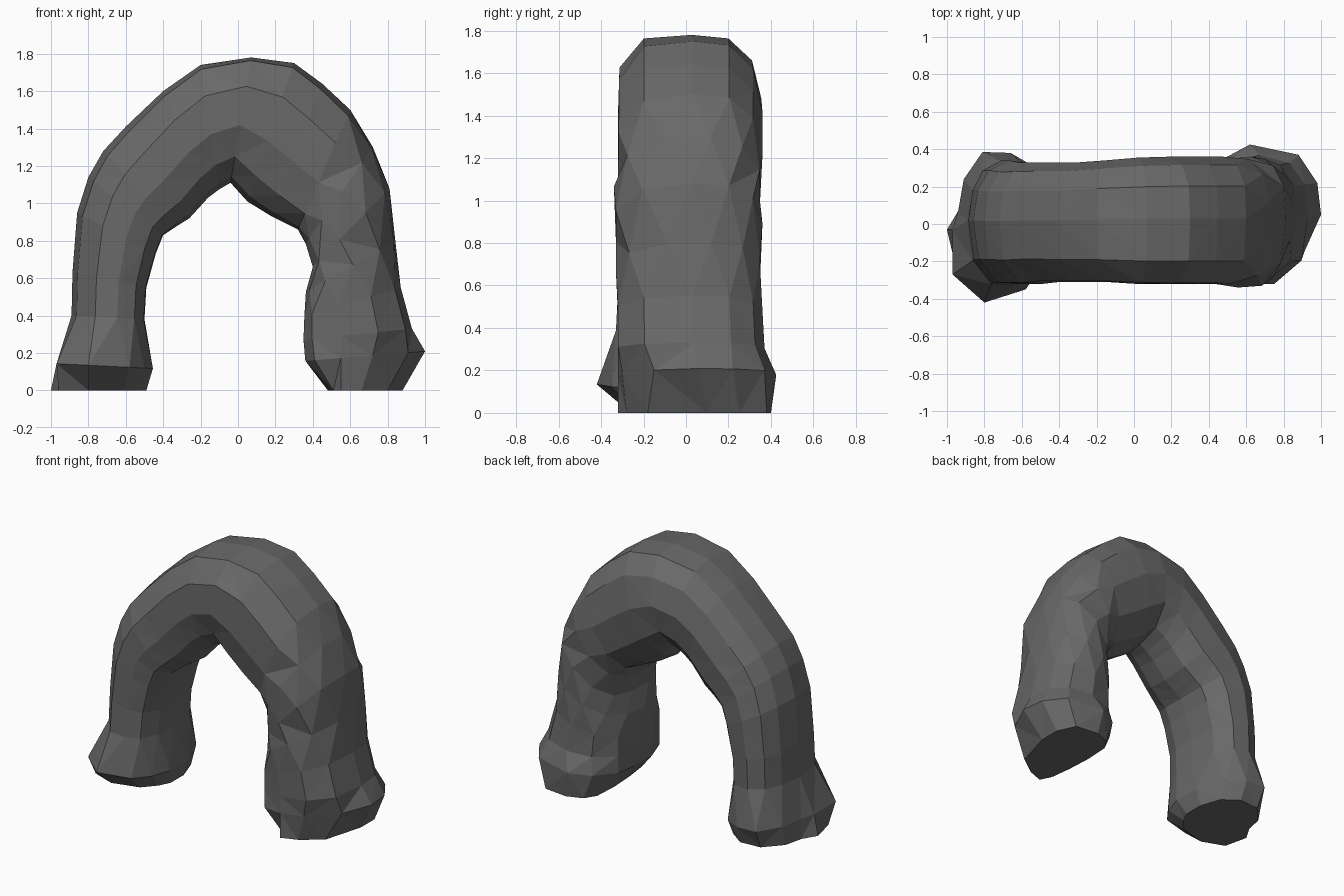
import bpy, bmesh
from mathutils import Vector

# Cross-sections: (inner -1 .. outer 1, front -1 .. back 1)
LEFT = [(1, .03), (.88, .52), (.6, .84), (.1, 1), (-.5, .95), (-.92, .6),
        (-1, 0), (-.98, -.5), (-.72, -.87), (-.25, -1), (.35, -.98), (.86, -.6)]
TOP = [(1, .03), (.95, .54), (.64, .87), (.1, 1), (-.45, .87), (-.85, .5),
       (-1, 0), (-.9, -.44), (-.58, -.8), (-.08, -1), (.54, -.98), (.95, -.64)]
RIGHT = [(1, .03), (.95, .54), (.66, .87), (.1, 1), (-.48, .88), (-.88, .52),
         (-1, 0), (-1, -.5), (-.84, -.87), (-.3, -1), (.38, -1), (.88, -.64)]
N = len(TOP)

# Path: outer x, outer z, inner x, inner z, front y, back y
PATH = [
    (-0.89, 0.40, -0.50, 0.38, -0.33, 0.34),
    (-0.885, 0.63, -0.49, 0.55, -0.32, 0.34),
    (-0.86, 0.95, -0.44, 0.73, -0.32, 0.34),
    (-0.80, 1.14, -0.40, 0.83, -0.32, 0.33),
    (-0.72, 1.28, -0.34, 0.87, -0.32, 0.33),
    (-0.60, 1.41, -0.26, 0.92, -0.31, 0.33),
    (-0.40, 1.60, -0.16, 1.03, -0.31, 0.33),
    (-0.20, 1.74, -0.10, 1.075, -0.31, 0.34),
    (0.07, 1.78, -0.04, 1.11, -0.32, 0.355),
    (0.30, 1.75, 0.05, 1.01, -0.32, 0.36),
    (0.45, 1.64, 0.18, 0.93, -0.32, 0.36),
    (0.60, 1.50, 0.32, 0.86, -0.32, 0.36),
    (0.72, 1.30, 0.365, 0.79, -0.33, 0.36),
    (0.81, 1.08, 0.40, 0.66, -0.33, 0.36),
    (0.84, 0.80, 0.37, 0.53, -0.32, 0.36),
    (0.87, 0.55, 0.355, 0.40, -0.32, 0.36),
    (0.93, 0.33, 0.35, 0.27, -0.32, 0.37),
]
TURNED = (12, 14)   # rings turned half a step for diamond facets

# Angular foot outlines (x, y), same point order as the sections
LEFT_BASE = [(-1, -.03), (-.94, .07), (-.91, .2), (-.8, .32), (-.65, .33), (-.54, .25),
             (-.49, .1), (-.49, -.04), (-.53, -.12), (-.61, -.21), (-.8, -.26), (-.96, -.2)]
LEFT_RIM = [(-.97, -.03), (-.94, .07), (-.91, .24), (-.81, .385), (-.66, .38), (-.54, .31),
            (-.455, .1), (-.455, -.1), (-.5, -.24), (-.58, -.35), (-.8, -.42), (-.97, -.27)]
RIGHT_RIM = [(1, .05), (.98, .22), (.88, .37), (.62, .425), (.48, .35), (.38, .2),
             (.36, .05), (.36, -.14), (.41, -.29), (.55, -.32), (.72, -.3), (.91, -.15)]
RIGHT_BASE = [(.88, .1), (.88, .25), (.82, .38), (.65, .4), (.54, .36), (.49, .28),
              (.48, .1), (.49, -.08), (.51, -.24), (.55, -.32), (.66, -.28), (.8, -.18)]


def blend(a, b, t):
    return [(p[0] + (q[0] - p[0]) * t, p[1] + (q[1] - p[1]) * t) for p, q in zip(a, b)]


def path_ring(i, sec):
    ox, oz, ix, iz, y0, y1 = sec
    centre = Vector(((ox + ix) / 2, (y0 + y1) / 2, (oz + iz) / 2))
    half = Vector(((ox - ix) / 2, 0, (oz - iz) / 2))
    if i < 8:
        shape = blend(LEFT, TOP, max(0, i - 3) / 5)
    else:
        shape = blend(TOP, RIGHT, min(1, (i - 8) / 5))
    if i in TURNED:
        shape = blend(shape, shape[1:] + shape[:1], .5)
        shape = [(u * 1.03, v * 1.03) for u, v in shape]
    return [centre + half * u + Vector((0, v * (y1 - y0) / 2, 0)) for u, v in shape]


def foot_ring(outline, z, slope=0.0):
    mid = sum(p[0] for p in outline) / N
    return [Vector((x, y, z + slope * (x - mid))) for x, y in outline]


# Bent tube with flat feet
points = [foot_ring(LEFT_BASE, 0), foot_ring(LEFT_RIM, .13, -.05)]
points += [path_ring(i, s) for i, s in enumerate(PATH)]
points += [foot_ring(RIGHT_RIM, .18, .08), foot_ring(RIGHT_BASE, 0)]

bm = bmesh.new()
rings = [[bm.verts.new(p) for p in ring] for ring in points]
for a, b in zip(rings, rings[1:]):
    for k in range(N):
        n = (k + 1) % N
        bm.faces.new((a[k], a[n], b[n], b[k]))
bm.faces.new(rings[0])
bm.faces.new(rings[-1])
bmesh.ops.triangulate(bm, faces=[f for f in bm.faces if len(f.verts) == 4],
                      quad_method='SHORT_EDGE')
bmesh.ops.recalc_face_normals(bm, faces=bm.faces[:])

mesh = bpy.data.meshes.new("stone_arch")
bm.to_mesh(mesh)
bm.free()

stone = bpy.data.materials.new("dark grey stone")
stone.diffuse_color = (0.14, 0.14, 0.14, 1)
mesh.materials.append(stone)
arch = bpy.data.objects.new("stone_arch", mesh)
bpy.context.collection.objects.link(arch)
